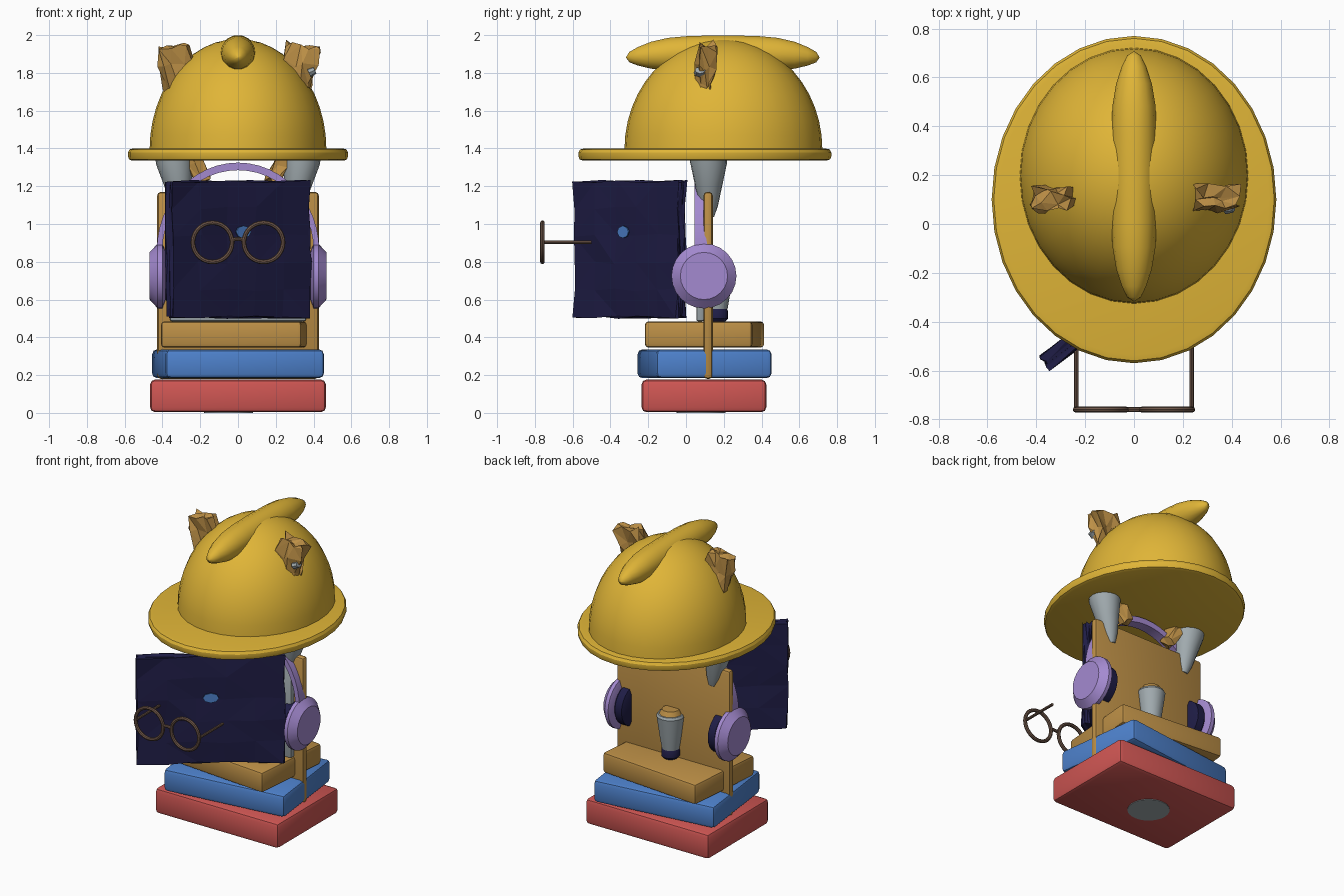
import bpy, bmesh, math, random
from mathutils import Matrix, Vector

random.seed(4)
if "Cube" in bpy.data.objects:
    bpy.data.objects.remove(bpy.data.objects["Cube"])


def material(name, rgb):
    lin = [((c / 255 + 0.055) / 1.055) ** 2.4 for c in rgb] + [1]
    m = bpy.data.materials.new(name)
    m.use_nodes = True
    m.diffuse_color = lin
    m.node_tree.nodes["Principled BSDF"].inputs["Base Color"].default_value = lin
    return m


YELLOW = material("helmet yellow", (224, 181, 55))
TAN = material("tan", (188, 143, 70))
BLUE = material("blue", (78, 130, 205))
RED = material("red", (207, 86, 83))
LILAC = material("lilac", (164, 138, 208))
NAVY = material("navy", (31, 29, 70))
GREY = material("grey", (160, 170, 174))
BROWN = material("brown", (110, 86, 72))


def finish(name, bm, mat, matrix=Matrix(), smooth=None):
    bmesh.ops.recalc_face_normals(bm, faces=bm.faces)
    mesh = bpy.data.meshes.new(name)
    bm.to_mesh(mesh)
    bm.free()
    mesh.transform(matrix)
    mesh.materials.append(mat)
    obj = bpy.data.objects.new(name, mesh)
    bpy.context.collection.objects.link(obj)
    if smooth:
        bpy.ops.object.select_all(action='DESELECT')
        obj.select_set(True)
        bpy.context.view_layer.objects.active = obj
        bpy.ops.object.shade_smooth_by_angle(angle=math.radians(smooth))
    return obj


def place(loc, axis='Z', angle=0, scale=(1, 1, 1)):
    return (Matrix.Translation(loc) @ Matrix.Rotation(math.radians(angle), 4, axis)
            @ Matrix.Diagonal((*scale, 1)))


def box(name, loc, size, mat, angle=0, bevel=0.0, segments=2):
    bm = bmesh.new()
    bmesh.ops.create_cube(bm, size=1, matrix=Matrix.Diagonal((*size, 1)))
    if bevel:
        bmesh.ops.bevel(bm, geom=bm.edges[:], offset=bevel, segments=segments,
                        profile=0.5, affect='EDGES')
    return finish(name, bm, mat, place(loc, 'Z', angle), 30)


def lathe(name, profile, mat, matrix, sides=32, smooth=35):
    # Spins (radius, height) pairs round z and caps open ends
    bm = bmesh.new()
    rings = []
    for r, z in profile:
        rings.append([bm.verts.new((r * math.cos(math.tau * i / sides),
                                    r * math.sin(math.tau * i / sides), z))
                      for i in range(sides)])
    for a, b in zip(rings, rings[1:]):
        for i in range(sides):
            j = (i + 1) % sides
            bm.faces.new((a[i], a[j], b[j], b[i]))
    bm.faces.new(rings[0])
    bm.faces.new(rings[-1])
    bmesh.ops.remove_doubles(bm, verts=bm.verts, dist=0.0005)
    return finish(name, bm, mat, matrix, smooth)


def tube(name, points, radius, mat, closed=False, sides=8):
    # Sweeps a round section along a path
    bm = bmesh.new()
    pts = [Vector(p) for p in points]
    n = len(pts)
    rings = []
    for i, p in enumerate(pts):
        a = pts[i - 1] if closed or i else p
        b = pts[(i + 1) % n] if closed or i < n - 1 else p
        t = (b - a).normalized()
        u = t.cross(Vector((0, 1, 0)))
        u = (u if u.length > 0.1 else t.cross(Vector((1, 0, 0)))).normalized()
        v = t.cross(u)
        rings.append([bm.verts.new(p + radius * (u * math.cos(k) + v * math.sin(k)))
                      for k in (math.tau * s / sides for s in range(sides))])
    for i in range(n if closed else n - 1):
        a, b = rings[i], rings[(i + 1) % n]
        for k in range(sides):
            j = (k + 1) % sides
            bm.faces.new((a[k], a[j], b[j], b[k]))
    if not closed:
        bm.faces.new(rings[0])
        bm.faces.new(rings[-1])
    return finish(name, bm, mat, smooth=40)


def rough(name, size, mat, matrix, cuts, jitter):
    # Crumpled, faceted block
    bm = bmesh.new()
    bmesh.ops.create_cube(bm, size=1, matrix=Matrix.Diagonal((*size, 1)))
    bmesh.ops.subdivide_edges(bm, edges=bm.edges[:], cuts=cuts, use_grid_fill=True)
    for v in bm.verts:
        v.co += Vector([random.uniform(-jitter, jitter) for _ in range(3)])
    bmesh.ops.triangulate(bm, faces=bm.faces[:])
    return finish(name, bm, mat, matrix)


# Stack of books with a grey disc under the lowest
box("bottom_book", (0, 0.095, 0.09), (0.93, 0.66, 0.172), RED, 0, 0.025)
box("middle_book", (0, 0.098, 0.26), (0.846, 0.616, 0.152), BLUE, 7, 0.025)
box("top_book", (-0.012, 0.098, 0.415), (0.748, 0.572, 0.14), TAN, -5, 0.02)
lathe("base_disc", [(0.13, 0.0), (0.13, 0.02)], GREY, place((-0.05, 0.08, 0)))

# Upright board with a grey front sheet
box("back_board", (0, 0.117, 0.675), (0.856, 0.05, 0.99), TAN, 0, 0.02)
box("front_sheet", (0, 0.075, 0.8), (0.72, 0.04, 0.63), GREY, 0, 0.01)

# Leg behind the board
leg = place((0, 0.165, 0))
lathe("shoe", [(0.04, 0.48), (0.058, 0.5), (0.058, 0.54), (0.045, 0.56)], NAVY, leg, 16)
lathe("trouser_leg", [(0.055, 0.55), (0.07, 0.64), (0.088, 0.77), (0.08, 0.785)], GREY, leg, 16)
lathe("leg_top", [(0.075, 0.78), (0.055, 0.815)], TAN, leg, 10)

# Headphones
arc = [math.pi * i / 24 for i in range(25)]
band = bmesh.new()
loops = []
for a in arc:
    loops.append([band.verts.new((rx * math.cos(a), y, 0.86 + rz * math.sin(a)))
                  for rx, rz, y in ((0.43, 0.465, 0.045), (0.43, 0.465, 0.115),
                                    (0.40, 0.425, 0.115), (0.40, 0.425, 0.045))])
for a, b in zip(loops, loops[1:]):
    for k in range(4):
        band.faces.new((a[k], a[k - 1], b[k - 1], b[k]))
band.faces.new(loops[0])
band.faces.new(loops[-1])
finish("headphone_band", band, LILAC, smooth=35)
for side, s in (("left", 1), ("right", -1)):
    m = place((0, 0.095, 0.725), 'Y', 90 * s)
    lathe(side + "_ear_cup", [(0.13, 0.385), (0.172, 0.4), (0.172, 0.425),
                              (0.125, 0.468)], LILAC, m, 24, 25)
    lathe(side + "_ear_cushion", [(0.10, 0.31), (0.135, 0.325), (0.135, 0.375),
                                  (0.12, 0.39)], NAVY, m, 24, 30)

# Crumpled dark panel set at an angle, with a small blue patch
ANGLE = 36.9
rough("dark_panel", (0.91, 0.062, 0.72), NAVY, place((0, -0.295, 0.867), 'Z', ANGLE), 4, 0.009)
patch = place((0.028, -0.332, 0.958), 'Z', ANGLE) @ place((0, 0, 0), 'X', 90)
lathe("blue_patch", [(1, -0.003), (1, 0.004)], BLUE,
      patch @ Matrix.Diagonal((0.05, 0.033, 1, 1)), 8)

# Spectacles
RIM_Y = -0.76
for side, s in (("left", 1), ("right", -1)):
    rim = [(s * 0.135 + 0.104 * math.cos(a), RIM_Y, 0.903 + 0.104 * math.sin(a))
           for a in (math.tau * i / 28 for i in range(28))]
    tube(side + "_rim", rim, 0.012, BROWN, True)
    tube(side + "_temple", [(s * 0.236, RIM_Y, 0.903), (s * 0.236, -0.5, 0.903)], 0.009, BROWN)
tube("bridge", [(0.034 * k, RIM_Y, 0.925 - 0.012 * abs(k)) for k in (-1, -0.4, 0.4, 1)],
     0.01, BROWN)

# Helmet dome, brim and crest
dome = [(math.cos(a), math.sin(a)) for a in (math.pi / 2 * i / 12 for i in range(13))]
lathe("helmet_dome", dome, YELLOW, place((0, 0.198, 1.395), scale=(0.468, 0.524, 0.585)), 32, 40)
lathe("helmet_brim", [(0.96, 1.335), (0.99, 1.342), (1, 1.36), (1, 1.378), (0.985, 1.395),
                      (0.95, 1.4)], YELLOW, place((0, 0.1, 0), scale=(0.583, 0.67, 1)), 32, 25)
half = [(0.001, 0.512), (0.028, 0.495), (0.05, 0.45), (0.073, 0.38), (0.088, 0.29),
        (0.093, 0.18)]
crest = lathe("helmet_crest", [(r, -t) for r, t in half] + [(0.093, 0)] + half[::-1], YELLOW,
              place((0, 0.195, 1.908), 'X', 90), 14, 40)
for v in crest.data.vertices:
    v.co.z -= 0.1 * (v.co.y - 0.195) ** 2

# Raised sleeves, hands through the dome and tufts below the brim
for side, s in (("left", 1), ("right", -1)):
    lathe(side + "_sleeve", [(0.03, 0), (0.05, 0.06), (0.075, 0.18), (0.098, 0.29),
                             (0.098, 0.38)], GREY,
          place((s * 0.29, 0.12, 1.04), 'Y', 9 * s), 16)
    rough(side + "_hand", (0.16, 0.085, 0.29), TAN,
          place((s * 0.317, 0.105, 1.795), 'Y', 12 * s), 2, 0.02)
    rough(side + "_tuft", (0.07, 0.09, 0.2), TAN,
          place((s * 0.225, 0.11, 1.315), 'Y', 25 * s), 1, 0.014)
lathe("hand_patch", [(1, 0), (0.8, 0.035)], GREY,
      place((0.375, 0.075, 1.8), 'Y', 65, (0.025, 0.035, 1)), 8)
